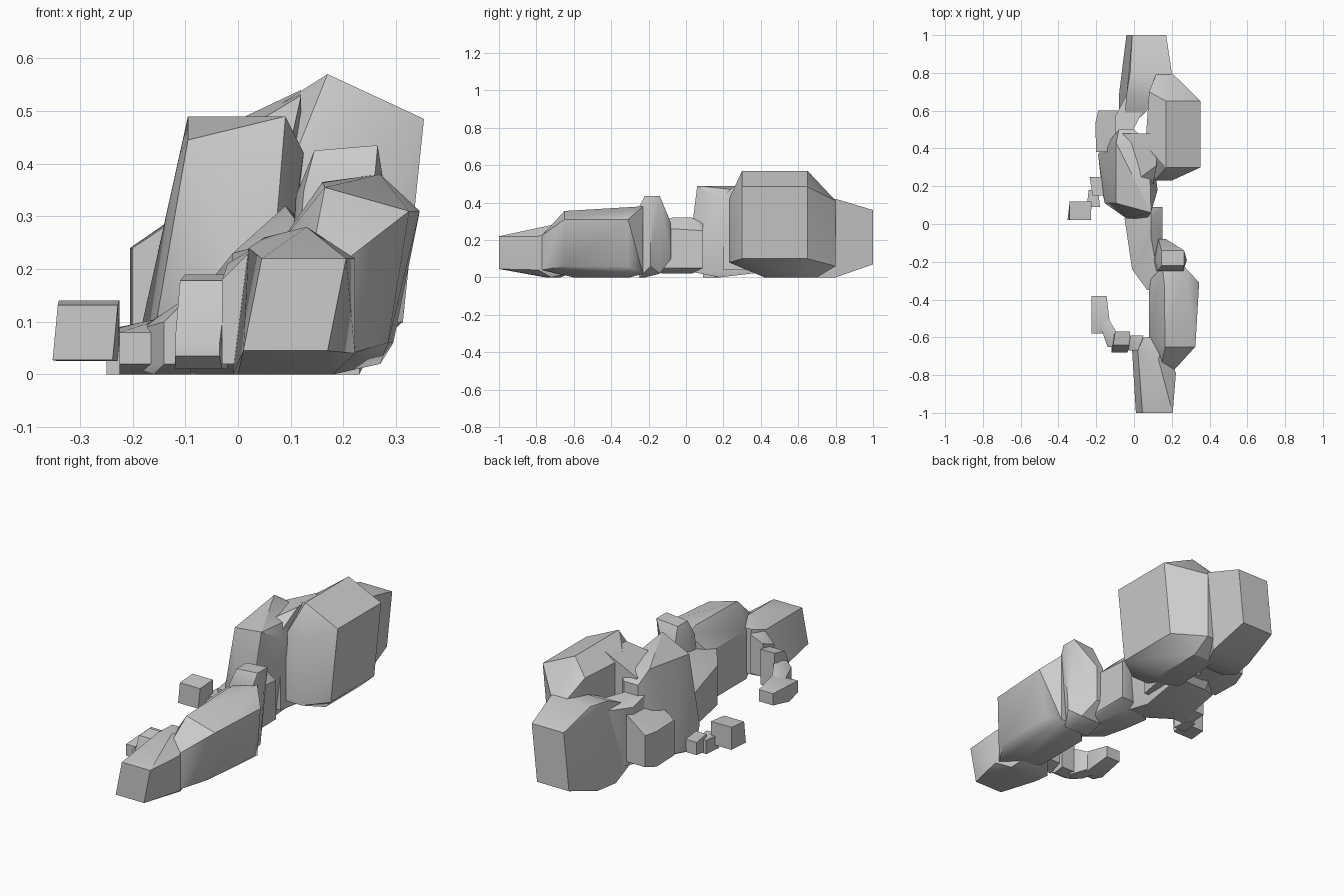
import bpy
import bmesh
import math

default_cube = bpy.data.objects.get("Cube")
if default_cube:
    bpy.data.objects.remove(default_cube, do_unlink=True)

stone = bpy.data.materials.new("grey stone")
stone.use_nodes = True
stone_colour = (0.6, 0.6, 0.6, 1)
stone.diffuse_color = stone_colour
stone.node_tree.nodes["Principled BSDF"].inputs["Base Color"].default_value = stone_colour


def slab(y, left, right, bottom, top, lean=0, drop=0, skew=0):
    """Four-cornered slice: lean shifts the lower corners in x, drop lowers the right
    upper corner and skew pushes the right side back in y."""
    return [
        (left + lean, y, bottom),
        (right + lean, y + skew, bottom),
        (right, y + skew, top - drop),
        (left, y, top),
    ]


def rock(name, *slices):
    """Faceted boulder wrapped tightly around its slices."""
    mesh = bpy.data.meshes.new(name)
    bm = bmesh.new()
    for corners in slices:
        for corner in corners:
            bm.verts.new(corner)
    hull = bmesh.ops.convex_hull(bm, input=bm.verts)
    loose = [v for v in hull["geom_interior"] if isinstance(v, bmesh.types.BMVert)]
    bmesh.ops.delete(bm, geom=loose, context="VERTS")
    bmesh.ops.dissolve_limit(bm, angle_limit=math.radians(4), verts=bm.verts, edges=bm.edges)
    bmesh.ops.recalc_face_normals(bm, faces=bm.faces)
    bm.to_mesh(mesh)
    bm.free()
    mesh.materials.append(stone)
    boulder = bpy.data.objects.new(name, mesh)
    bpy.context.collection.objects.link(boulder)
    bpy.ops.object.select_all(action="DESELECT")
    boulder.select_set(True)
    bpy.context.view_layer.objects.active = boulder
    bpy.ops.object.shade_smooth_by_angle(angle=math.radians(30))


# Rear group of large boulders
rock("rear_block",
     slab(y=1, left=-0.01, right=0.17, bottom=0.07, top=0.36, lean=-0.03),
     slab(y=0.8, left=-0.02, right=0.2, bottom=0, top=0.42, lean=-0.04),
     slab(y=0.68, left=-0.04, right=0.14, bottom=0, top=0.41, lean=-0.04),
     slab(y=0.57, left=-0.05, right=0.04, bottom=0.05, top=0.36, lean=-0.03))
rock("tall_rear_boulder",
     slab(y=0.8, left=0.12, right=0.2, bottom=0.06, top=0.41),
     slab(y=0.65, left=0.17, right=0.353, bottom=0.1, top=0.57, lean=-0.04, drop=0.085),
     slab(y=0.7, left=0.08, right=0.2, bottom=0, top=0.5),
     slab(y=0.3, left=0.17, right=0.353, bottom=0.1, top=0.57, lean=-0.04, drop=0.085),
     slab(y=0.42, left=0.06, right=0.2, bottom=0, top=0.5),
     slab(y=0.23, left=0.11, right=0.2, bottom=0.08, top=0.42))
rock("rear_saddle",
     slab(y=0.48, left=-0.06, right=0.12, bottom=0.06, top=0.455, drop=-0.085),
     slab(y=0.31, left=-0.03, right=0.12, bottom=0.04, top=0.45, drop=-0.08),
     slab(y=0.2, left=-0.03, right=0.1, bottom=0.04, top=0.44))
rock("left_rear_block",
     slab(y=0.6, left=-0.19, right=-0.06, bottom=0.08, top=0.24, drop=-0.1),
     slab(y=0.53, left=-0.205, right=-0.05, bottom=0.06, top=0.24, drop=-0.1),
     slab(y=0.38, left=-0.2, right=-0.05, bottom=0.06, top=0.24, drop=-0.1))
rock("central_boulder",
     slab(y=0.5, left=-0.08, right=0.0, bottom=0.1, top=0.43),
     slab(y=0.43, left=-0.095, right=0.08, bottom=0.03, top=0.49, drop=0.04),
     slab(y=0.37, left=-0.12, right=0.1, bottom=0.06, top=0.36, lean=-0.07),
     slab(y=0.18, left=-0.11, right=0.125, bottom=0, top=0.42, lean=-0.06),
     slab(y=0.11, left=-0.095, right=0.09, bottom=0.1, top=0.445, lean=-0.06, drop=-0.045, skew=-0.05),
     slab(y=0.03, left=-0.04, right=0.07, bottom=0.03, top=0.25))
rock("rear_bridge",
     slab(y=0.7, left=-0.03, right=0.1, bottom=0.06, top=0.36),
     slab(y=0.57, left=-0.1, right=-0.03, bottom=0.06, top=0.35),
     slab(y=0.45, left=-0.1, right=-0.03, bottom=0.06, top=0.38))

# Small boulders trailing off to the side
rock("left_cube_rock",
     slab(y=0.12, left=-0.34, right=-0.225, bottom=0.025, top=0.14),
     slab(y=0.02, left=-0.342, right=-0.228, bottom=0.027, top=0.132, lean=-0.01))
rock("left_pebble",
     slab(y=0.25, left=-0.235, right=-0.15, bottom=0.02, top=0.085),
     slab(y=0.15, left=-0.22, right=-0.12, bottom=0, top=0.085))
rock("left_link",
     slab(y=0.18, left=-0.24, right=-0.19, bottom=0, top=0.07),
     slab(y=0.09, left=-0.25, right=-0.18, bottom=0, top=0.07))

# Narrow run through the middle
rock("middle_bridge",
     slab(y=0.09, left=0.09, right=0.15, bottom=0.05, top=0.29, drop=0.04),
     slab(y=0.03, left=-0.05, right=0.09, bottom=0.02, top=0.18, drop=-0.14),
     slab(y=-0.07, left=0.09, right=0.15, bottom=0.05, top=0.32, drop=0.06),
     slab(y=-0.1, left=-0.03, right=0.09, bottom=0.02, top=0.2, drop=-0.1),
     slab(y=-0.24, left=-0.01, right=0.13, bottom=0.03, top=0.23),
     slab(y=-0.35, left=0.07, right=0.14, bottom=0.05, top=0.25))
rock("upright_rock",
     slab(y=-0.08, left=0.13, right=0.17, bottom=0.1, top=0.29),
     slab(y=-0.14, left=0.145, right=0.265, bottom=0.02, top=0.425, lean=-0.05, drop=-0.01),
     slab(y=-0.19, left=0.11, right=0.28, bottom=0.06, top=0.34, lean=-0.02),
     slab(y=-0.22, left=0.145, right=0.265, bottom=0, top=0.425, lean=-0.05, drop=-0.01),
     slab(y=-0.25, left=0.125, right=0.26, bottom=0, top=0.35, lean=-0.03, drop=-0.03))

# Front group of boulders
rock("front_boulder",
     slab(y=-0.23, left=0.15, right=0.27, bottom=0.02, top=0.35, drop=-0.03),
     slab(y=-0.31, left=0.16, right=0.345, bottom=0.06, top=0.365, lean=-0.05, drop=0.055),
     slab(y=-0.3, left=0.08, right=0.18, bottom=0, top=0.25),
     slab(y=-0.65, left=0.165, right=0.325, bottom=0.06, top=0.355, lean=-0.04, drop=0.045),
     slab(y=-0.6, left=0.08, right=0.18, bottom=0, top=0.25),
     slab(y=-0.77, left=0.14, right=0.215, bottom=0.04, top=0.225))
rock("front_block",
     slab(y=-0.6, left=0.05, right=0.15, bottom=0.03, top=0.26),
     slab(y=-0.67, left=0.02, right=0.15, bottom=0, top=0.24, lean=-0.03),
     slab(y=-0.72, left=0.13, right=0.18, bottom=0, top=0.28, drop=0.04),
     slab(y=-0.79, left=0.03, right=0.222, bottom=0.04, top=0.22),
     slab(y=-0.75, left=0.03, right=0.18, bottom=0, top=0.22, lean=-0.03),
     slab(y=-1, left=0.045, right=0.205, bottom=0.045, top=0.22, lean=-0.035))
rock("front_link",
     slab(y=-0.59, left=-0.02, right=0.05, bottom=0.04, top=0.21, drop=-0.03),
     slab(y=-0.67, left=-0.03, right=0.03, bottom=0.02, top=0.18, drop=-0.06))
rock("front_left_rock",
     slab(y=-0.57, left=-0.1, right=-0.02, bottom=0.01, top=0.19),
     slab(y=-0.64, left=-0.11, right=-0.02, bottom=0.01, top=0.178, lean=-0.01),
     slab(y=-0.68, left=-0.12, right=-0.035, bottom=0.035, top=0.06))
rock("curved_arm_elbow",
     slab(y=-0.51, left=-0.19, right=-0.13, bottom=0.01, top=0.085, drop=-0.025),
     slab(y=-0.58, left=-0.16, right=-0.09, bottom=0, top=0.085, drop=-0.06),
     slab(y=-0.65, left=-0.14, right=-0.09, bottom=0.02, top=0.1, drop=-0.05))
rock("curved_arm_end",
     slab(y=-0.38, left=-0.225, right=-0.145, bottom=0.03, top=0.09),
     slab(y=-0.51, left=-0.225, right=-0.13, bottom=0, top=0.085, drop=-0.025),
     slab(y=-0.58, left=-0.225, right=-0.155, bottom=0.02, top=0.08))
